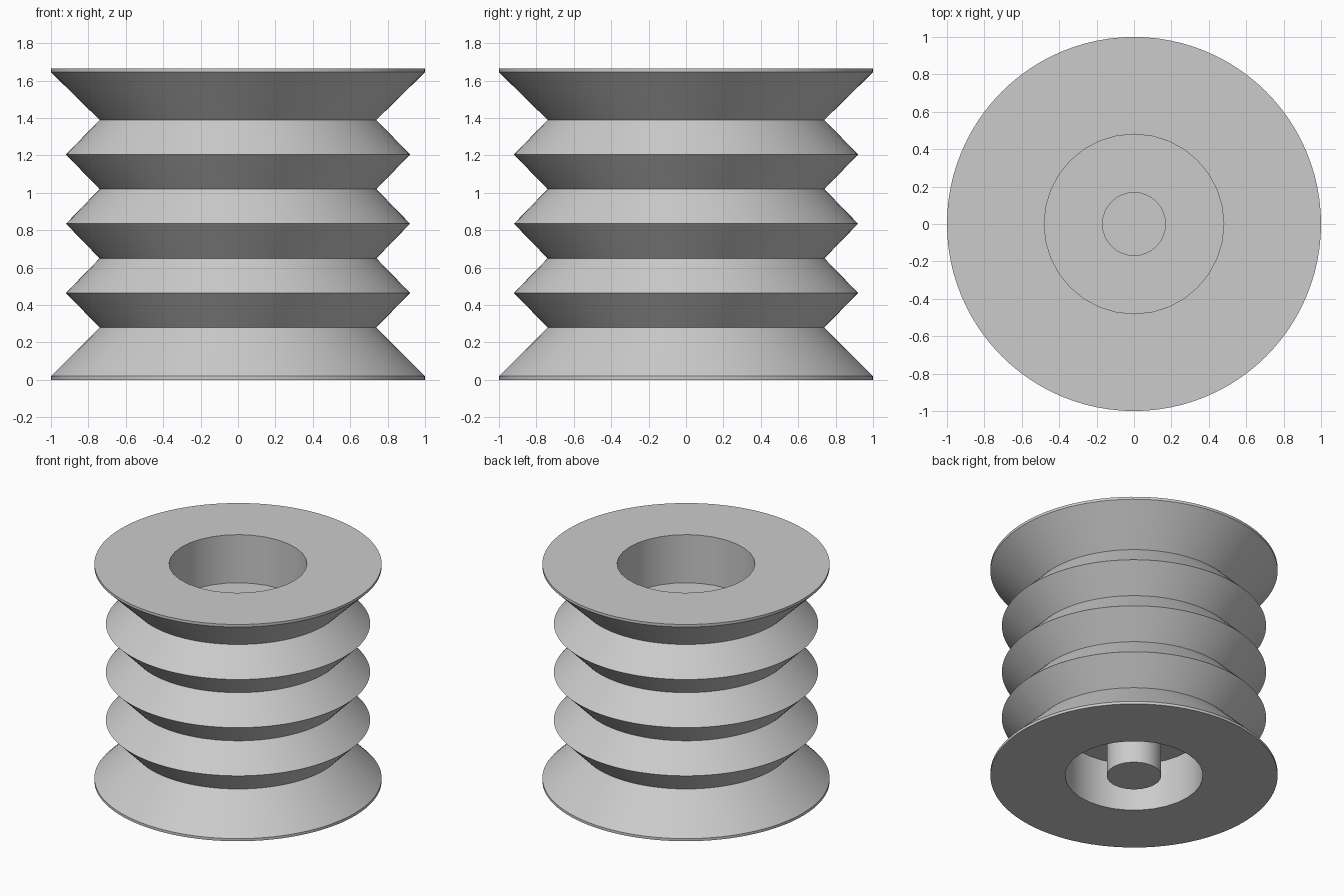
import bpy, bmesh
from math import cos, sin, tau, radians

if "Cube" in bpy.data.objects:
    bpy.data.objects.remove(bpy.data.objects["Cube"])

HEIGHT = 1.665
POCKET = 0.37

grey = bpy.data.materials.new("plain_grey")
grey.use_nodes = True
colour = (0.6, 0.6, 0.6, 1)
grey.diffuse_color = colour
grey.node_tree.nodes["Principled BSDF"].inputs["Base Color"].default_value = colour


def lathe(name, profile, sides):
    """Closed solid of revolution from (radius, z) points, bottom to top."""
    bm = bmesh.new()
    rings = [[bm.verts.new((r * cos(tau * i / sides), r * sin(tau * i / sides), z))
              for i in range(sides)] for r, z in profile]
    for low, high in zip(rings, rings[1:]):
        for i in range(sides):
            j = (i + 1) % sides
            bm.faces.new((low[i], low[j], high[j], high[i]))
    bm.faces.new(rings[0][::-1])
    bm.faces.new(rings[-1])
    mesh = bpy.data.meshes.new(name)
    bm.to_mesh(mesh)
    bm.free()
    mesh.materials.append(grey)
    obj = bpy.data.objects.new(name, mesh)
    bpy.context.collection.objects.link(obj)
    return obj


def select(obj):
    bpy.ops.object.select_all(action="DESELECT")
    obj.select_set(True)
    bpy.context.view_layer.objects.active = obj


def cut(obj, radius, bottom, top, sides):
    cutter = lathe("cutter", [(radius, bottom), (radius, top)], sides)
    cutter.hide_render = True
    mod = obj.modifiers.new("cut", "BOOLEAN")
    mod.operation, mod.solver, mod.object = "DIFFERENCE", "EXACT", cutter
    select(obj)
    bpy.ops.object.modifier_apply(modifier=mod.name)
    bpy.data.objects.remove(cutter)


# Grooved wheel body: wide end flanges with V grooves between
profile = [(1, 0), (1, 0.02)]
for k in range(4):
    z = 0.28 + 0.37 * k
    profile.append((0.74, z))
    if k < 3:
        profile.append((0.92, z + 0.185))
profile += [(1, HEIGHT - 0.02), (1, HEIGHT)]
body = lathe("grooved_wheel", profile, 96)

# Pockets at both ends and a blind socket in the upper floor
cut(body, 0.48, HEIGHT - POCKET, HEIGHT + 0.1, 32)
cut(body, 0.48, -0.1, POCKET, 32)
cut(body, 0.168, HEIGHT - POCKET - 0.3, HEIGHT - POCKET + 0.1, 32)

# Centre pin reaching down to the lower face
pin = lathe("centre_pin", [(0.19, 0), (0.19, POCKET + 0.02)], 32)

for obj in (body, pin):
    select(obj)
    bpy.ops.object.shade_smooth_by_angle(angle=radians(30))
